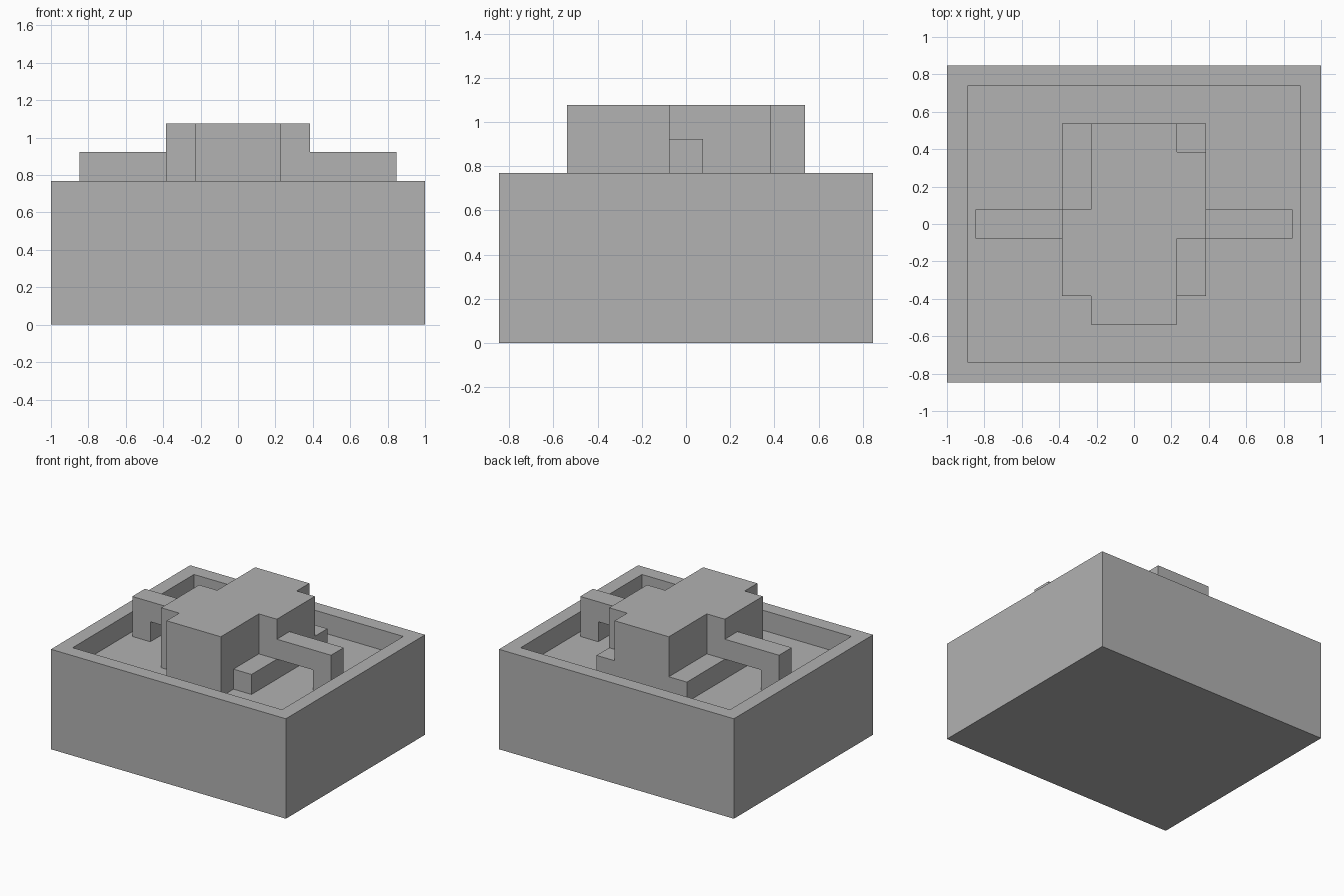
import bpy
import bmesh
from mathutils import Vector, Matrix

U = 2 / 13          # module: every part sits on this block grid
FLOOR, RIM, BEAM, TOP = 4, 5, 6, 7   # levels, in modules

cube = bpy.data.objects.get("Cube")
if cube:
    bpy.data.objects.remove(cube, do_unlink=True)

grey = bpy.data.materials.new("plain grey")
grey.use_nodes = True
colour = (0.445, 0.445, 0.445, 1)
grey.diffuse_color = colour
grey.node_tree.nodes["Principled BSDF"].inputs["Base Color"].default_value = colour


def finish(name, bm):
    """Scale the module-sized mesh and link it as an object."""
    bmesh.ops.recalc_face_normals(bm, faces=bm.faces)
    bmesh.ops.scale(bm, vec=(U, U, U), verts=bm.verts)
    mesh = bpy.data.meshes.new(name)
    bm.to_mesh(mesh)
    bm.free()
    mesh.materials.append(grey)
    obj = bpy.data.objects.new(name, mesh)
    bpy.context.collection.objects.link(obj)
    return obj


def prism(name, points, direction, turn=False):
    """Extrude a closed profile, optionally turned half round about z."""
    bm = bmesh.new()
    face = bm.faces.new([bm.verts.new(p) for p in points])
    result = bmesh.ops.extrude_face_region(bm, geom=[face], use_keep_orig=True)
    moved = [v for v in result["geom"] if isinstance(v, bmesh.types.BMVert)]
    bmesh.ops.translate(bm, vec=Vector(direction), verts=moved)
    if turn:
        bmesh.ops.transform(bm, matrix=Matrix.Diagonal((-1, -1, 1, 1)), verts=bm.verts)
    return finish(name, bm)


# Basin: solid block with its top inset and sunk to form a rim
bm = bmesh.new()
bmesh.ops.create_cube(bm, size=1)
bmesh.ops.scale(bm, vec=(13, 11, RIM), verts=bm.verts)
bmesh.ops.translate(bm, vec=(0, 0, RIM / 2), verts=bm.verts)
top = max(bm.faces, key=lambda f: f.calc_center_median().z)
bmesh.ops.inset_region(bm, faces=[top], thickness=1)
pit = bmesh.ops.extrude_discrete_faces(bm, faces=[top])["faces"][0]
bmesh.ops.translate(bm, vec=(0, 0, FLOOR - RIM), verts=pit.verts)
finish("basin", bm)

# Tower: stepped plan with half-turn symmetry
half = [(-1.5, -3.5), (1.5, -3.5), (1.5, -0.5), (2.5, -0.5), (2.5, 2.5), (1.5, 2.5)]
plan = half + [(-x, -y) for x, y in half]
prism("tower", [(x, y, FLOOR) for x, y in plan], (0, 0, TOP - FLOOR))

# Arms: beam from the tower with a leg standing against the rim
profile = [(2.5, RIM), (4.5, RIM), (4.5, FLOOR), (5.5, FLOOR), (5.5, BEAM), (2.5, BEAM)]
for name, turn in (("left_arm", False), ("right_arm", True)):
    prism(name, [(x, -0.5, z) for x, z in profile], (0, 1, 0), turn)

# Low ledges filling the tower's notches up to rim height
ledges = {
    "front_left_ledge": (1.5, -2.5, -0.5),
    "back_left_ledge": (1.5, 2.5, 3.5),
    "back_right_ledge": (-2.5, 0.5, 3.5),
}
for name, (x, y0, y1) in ledges.items():
    corners = [(x, y0), (x + 1, y0), (x + 1, y1), (x, y1)]
    prism(name, [(a, b, FLOOR) for a, b in corners], (0, 0, RIM - FLOOR))
